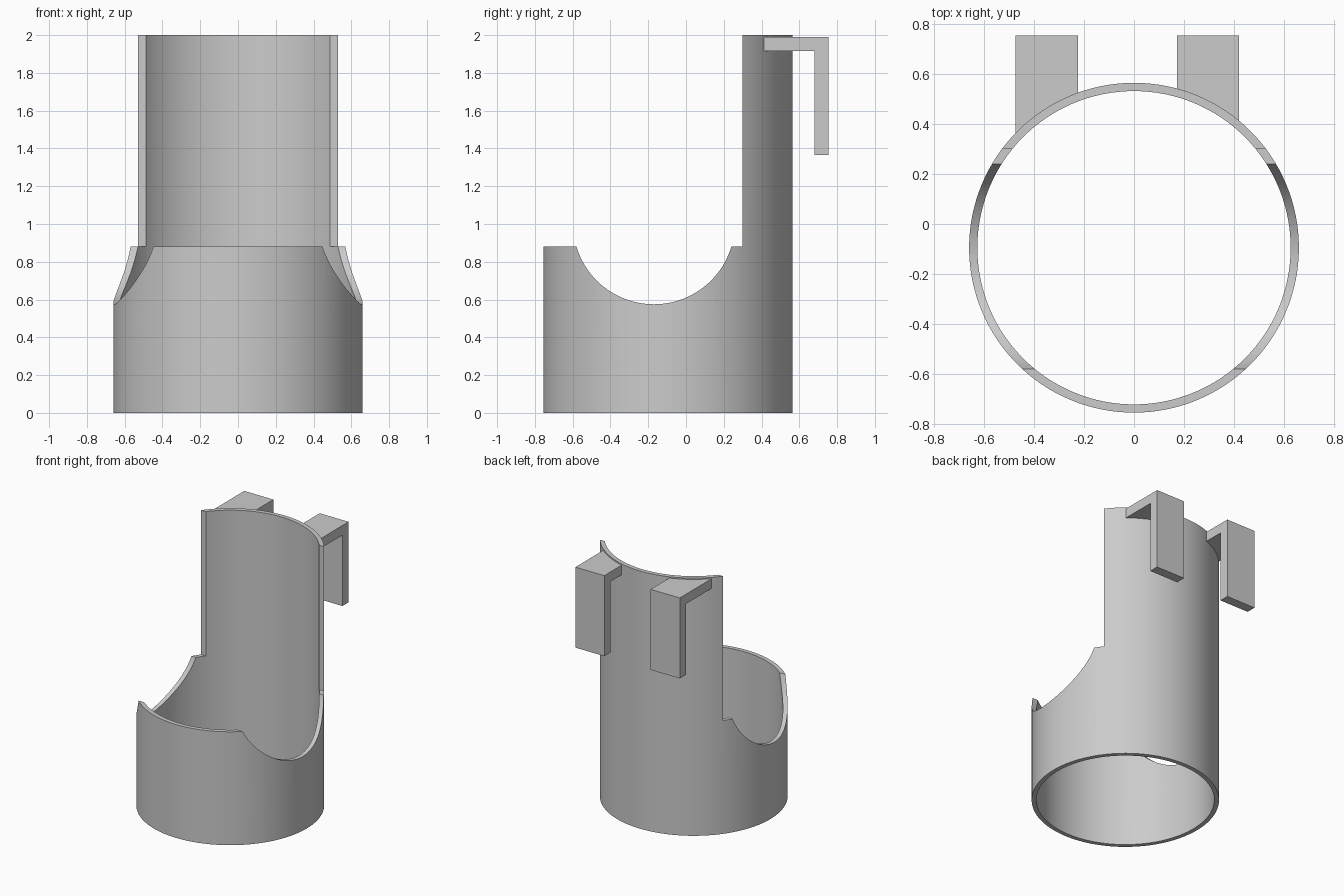
import bpy, bmesh, math
from mathutils import Vector

cube = bpy.data.objects.get("Cube")
if cube:
    bpy.data.objects.remove(cube, do_unlink=True)

OUTER, INNER, CENTRE_Y = 0.66, 0.627, -0.095
HEIGHT, RIM, BACK_EDGE = 2.0, 0.88, 0.30
SEGMENTS = 128

grey = bpy.data.materials.new("light grey")
grey.use_nodes = True
grey.diffuse_color = (0.6, 0.6, 0.6, 1)
grey.node_tree.nodes["Principled BSDF"].inputs["Base Color"].default_value = (0.6, 0.6, 0.6, 1)


def prism(name, outline, offset):
    """Extrude a closed outline of 3D points by an offset."""
    bm = bmesh.new()
    face = bm.faces.new([bm.verts.new(p) for p in outline])
    moved = bmesh.ops.extrude_face_region(bm, geom=[face])["geom"]
    bmesh.ops.translate(bm, vec=Vector(offset),
                        verts=[v for v in moved if isinstance(v, bmesh.types.BMVert)])
    bmesh.ops.recalc_face_normals(bm, faces=bm.faces)
    mesh = bpy.data.meshes.new(name)
    bm.to_mesh(mesh)
    bm.free()
    mesh.materials.append(grey)
    obj = bpy.data.objects.new(name, mesh)
    bpy.context.collection.objects.link(obj)
    return obj


def cylinder(name, radius, bottom, top):
    ring = [(radius * math.cos(a), CENTRE_Y + radius * math.sin(a), bottom)
            for a in (math.tau * i / SEGMENTS for i in range(SEGMENTS))]
    return prism(name, ring, (0, 0, top - bottom))


def cut(obj, cutter):
    """Subtract the cutter, apply the result and discard the cutter."""
    mod = obj.modifiers.new("cut", 'BOOLEAN')
    mod.operation, mod.solver, mod.object = 'DIFFERENCE', 'EXACT', cutter
    bpy.context.view_layer.objects.active = obj
    bpy.ops.object.modifier_apply(modifier=mod.name)
    bpy.data.objects.remove(cutter, do_unlink=True)


# Open tube
tube = cylinder("holder_tube", OUTER, 0, HEIGHT)
cut(tube, cylinder("bore_cutter", INNER, -0.1, HEIGHT + 0.1))

# Front opening with round side notches
notch_y, notch_z, notch_r = -0.17, 1.003, 0.428
start = math.asin((RIM - notch_z) / notch_r)
sweep = -math.pi - 2 * start
side = [(BACK_EDGE, 2.1), (BACK_EDGE, RIM)]
for i in range(49):
    a = start + sweep * i / 48
    side.append((notch_y + notch_r * math.cos(a), notch_z + notch_r * math.sin(a)))
side += [(-1, RIM), (-1, 2.1)]
cut(tube, prism("opening_cutter", [(-1, y, z) for y, z in side], (2, 0, 0)))

bpy.ops.object.select_all(action='DESELECT')
tube.select_set(True)
bpy.context.view_layer.objects.active = tube
bpy.ops.object.shade_smooth_by_angle(angle=math.radians(30))

# Two hanging hooks, trimmed to sit inside the tube wall
hook_side = [(0.2, 1.99), (0.755, 1.99), (0.755, 1.365),
             (0.68, 1.365), (0.68, 1.915), (0.2, 1.915)]
for name, x, width in (("right_hook", -0.475, 0.25), ("left_hook", 0.173, 0.248)):
    hook = prism(name, [(x, y, z) for y, z in hook_side], (width, 0, 0))
    cut(hook, cylinder("hook_cutter", (INNER + OUTER) / 2, 1, 2.2))
